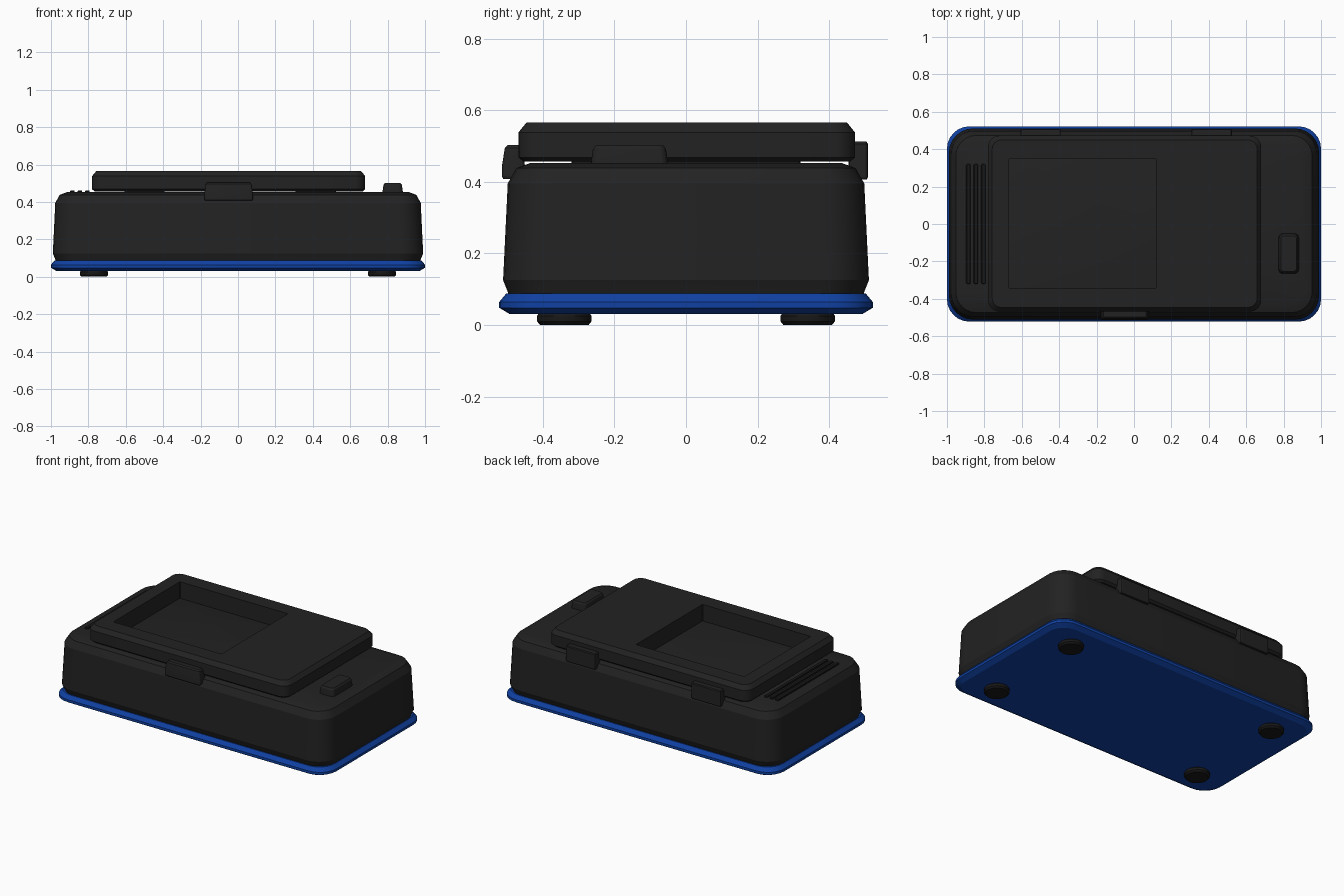
import bpy, bmesh, math

if "Cube" in bpy.data.objects:
    bpy.data.objects.remove(bpy.data.objects["Cube"])


def material(name, rgb):
    m = bpy.data.materials.new(name)
    m.diffuse_color = (*rgb, 1)
    m.use_nodes = True
    m.node_tree.nodes["Principled BSDF"].inputs["Base Color"].default_value = m.diffuse_color
    return m


CHARCOAL = material("charcoal plastic", (0.016, 0.016, 0.016))
BLUE = material("blue base", (0.005, 0.052, 0.36))
RUBBER = material("black rubber", (0.009, 0.009, 0.009))


def ring(cx, cy, hx, hy, r, seg):
    """Outline of a rounded rectangle."""
    pts = []
    for k, (sx, sy) in enumerate([(1, 1), (-1, 1), (-1, -1), (1, -1)]):
        for i in range(seg + 1):
            a = math.pi / 2 * (k + i / seg)
            pts.append((cx + sx * (hx - r) + r * math.cos(a),
                        cy + sy * (hy - r) + r * math.sin(a)))
    return pts


def loft(name, mat, center, half, r, profile, seg=6):
    """Stack rounded rectangles; profile is a list of (z, inset)."""
    bm = bmesh.new()
    rings = []
    for z, d in profile:
        pts = ring(*center, half[0] - d, half[1] - d, max(r - d * 0.5, 0.004), seg)
        rings.append([bm.verts.new((x, y, z)) for x, y in pts])
    n = len(rings[0])
    for a, b in zip(rings, rings[1:]):
        for i in range(n):
            j = (i + 1) % n
            bm.faces.new((a[i], a[j], b[j], b[i]))
    bm.faces.new(rings[0][::-1])
    bm.faces.new(rings[-1])
    bmesh.ops.recalc_face_normals(bm, faces=bm.faces)
    me = bpy.data.meshes.new(name)
    bm.to_mesh(me)
    bm.free()
    ob = bpy.data.objects.new(name, me)
    bpy.context.collection.objects.link(ob)
    me.materials.append(mat)
    smooth(ob)
    return ob


def smooth(ob):
    bpy.ops.object.select_all(action='DESELECT')
    ob.select_set(True)
    bpy.context.view_layer.objects.active = ob
    bpy.ops.object.shade_smooth_by_angle(angle=math.radians(20))


# Blue base tray
loft("base_tray", BLUE, (0, 0), (1.0, 0.522), 0.12,
     [(0.03, 0.03), (0.048, 0.0), (0.064, 0.0), (0.088, 0.02)])

# Tapered main case with a chamfered top
loft("main_case", CHARCOAL, (0, 0), (0.99, 0.511), 0.13,
     [(0.08, 0.017), (0.09, 0.014), (0.125, 0.0), (0.395, 0.013),
      (0.438, 0.037), (0.452, 0.075)])

# Lid with an open rectangular window
lid = loft("lid", CHARCOAL, (-0.05, 0.002), (0.73, 0.47), 0.06,
           [(0.456, 0.014), (0.468, 0.0), (0.538, 0.0), (0.565, 0.022)])
cutter = loft("window_cutter", CHARCOAL, (-0.275, 0.003), (0.395, 0.347), 0.005,
              [(0.40, 0), (0.60, 0)], seg=1)
cutter.hide_render = True
cut = lid.modifiers.new("window", 'BOOLEAN')
cut.operation = 'DIFFERENCE'
cut.solver = 'EXACT'
cut.object = cutter
bpy.context.view_layer.objects.active = lid
bpy.ops.object.modifier_apply(modifier=cut.name)
bpy.data.objects.remove(cutter)
smooth(lid)

# Front latch
loft("front_latch", CHARCOAL, (-0.05, -0.482), (0.13, 0.032), 0.012,
     [(0.408, 0.003), (0.415, 0.0), (0.445, 0.0), (0.495, 0.008), (0.503, 0.016)], seg=3)

# Rear hinges
for i, x in enumerate((-0.5, 0.415)):
    loft(f"hinge_{i + 1}", CHARCOAL, (x, 0.481), (0.108, 0.027), 0.008,
         [(0.407, 0.003), (0.412, 0.0), (0.506, 0.0), (0.512, 0.004)], seg=2)

# Push button
loft("button", CHARCOAL, (0.827, -0.158), (0.054, 0.107), 0.022,
     [(0.44, 0.0), (0.458, 0.0), (0.492, 0.005), (0.501, 0.012)], seg=4)

# Vent slats
for i in range(3):
    loft(f"vent_slat_{i + 1}", RUBBER, (-0.885 + 0.04 * i, 0), (0.012, 0.32), 0.004,
         [(0.44, 0.0), (0.457, 0.0), (0.461, 0.003)], seg=1)

# Rubber feet
for sx in (-1, 1):
    for sy in (-1, 1):
        loft(f"foot_{'l' if sx < 0 else 'r'}{'f' if sy < 0 else 'b'}", RUBBER,
             (sx * 0.77, sy * 0.34), (0.076, 0.076), 0.0759,
             [(0.0, 0.008), (0.01, 0.0), (0.025, 0.0), (0.035, 0.006)], seg=6)
